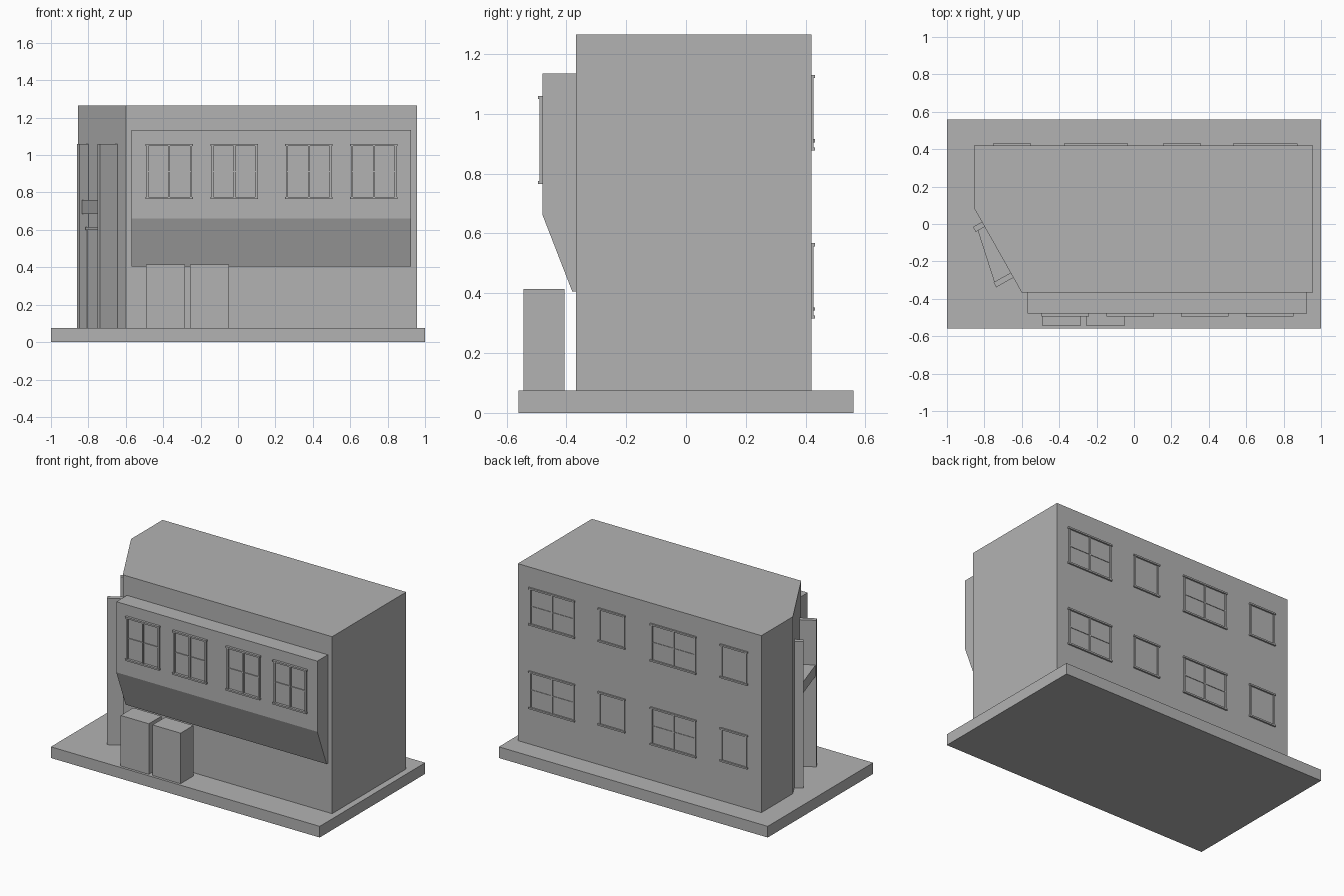
import bpy
import bmesh
from mathutils import Vector

cube = bpy.data.objects.get("Cube")
if cube:
    bpy.data.objects.remove(cube, do_unlink=True)

grey = bpy.data.materials.new("plain_grey")
grey.use_nodes = True
COLOUR = (0.45, 0.45, 0.45, 1)
grey.diffuse_color = COLOUR
grey.node_tree.nodes["Principled BSDF"].inputs["Base Color"].default_value = COLOUR


def add_object(name, bm):
    bmesh.ops.recalc_face_normals(bm, faces=bm.faces)
    mesh = bpy.data.meshes.new(name)
    bm.to_mesh(mesh)
    bm.free()
    mesh.materials.append(grey)
    obj = bpy.data.objects.new(name, mesh)
    bpy.context.collection.objects.link(obj)
    return obj


def extrude(bm, points, offset):
    """Add a closed prism: a flat outline pushed along an offset."""
    face = bm.faces.new([bm.verts.new(p) for p in points])
    result = bmesh.ops.extrude_face_region(bm, geom=[face], use_keep_orig=True)
    moved = [v for v in result["geom"] if isinstance(v, bmesh.types.BMVert)]
    bmesh.ops.translate(bm, verts=moved, vec=offset)


def box(bm, x0, x1, y0, y1, z0, z1):
    outline = [(x0, y0, z0), (x1, y0, z0), (x1, y1, z0), (x0, y1, z0)]
    extrude(bm, outline, (0, 0, z1 - z0))


def prism(name, outline, z0, z1):
    bm = bmesh.new()
    extrude(bm, [(x, y, z0) for x, y in outline], (0, 0, z1 - z0))
    return add_object(name, bm)


def box_object(name, *bounds):
    bm = bmesh.new()
    box(bm, *bounds)
    return add_object(name, bm)


def window(name, x0, x1, z0, z1, wall, frame, ledge, divided=True):
    """Raised frame with head, sill and optional glazing bars."""
    bm = bmesh.new()
    w, lip = 0.011, 0.005
    face, nose = wall + frame, wall + ledge
    thin = wall + frame * 0.6
    for x in (x0 + lip, x1 - lip - w):
        box(bm, x, x + w, wall, face, z0 + w, z1 - w)
    for z in (z0, z1 - w):
        box(bm, x0, x1, wall, nose, z, z + w)
    if divided:
        mid, level = (x0 + x1) / 2, z0 + (z1 - z0) * 0.5
        box(bm, mid - w / 2, mid + w / 2, wall, face, z0 + w, z1 - w)
        for a, b in ((x0 + lip + w, mid - w / 2), (mid + w / 2, x1 - lip - w)):
            box(bm, a, b, wall, thin, level - 0.003, level + 0.003)
    add_object(name, bm)


# Ground slab and main block with one cut-off corner
GROUND, ROOF = 0.075, 1.265
FRONT, BACK = -0.367, 0.42
box_object("base_slab", -1, 1, -0.56, 0.56, 0, GROUND)
corner_a, corner_b = Vector((-0.855, 0.085)), Vector((-0.6, FRONT))
prism("main_block", [(-0.855, BACK), corner_a, corner_b, (0.957, FRONT), (0.957, BACK)],
      GROUND, ROOF)

# Overhanging upper bay with a sloping underside
BAY = -0.479
profile = [(FRONT, 0.405), (-0.38, 0.405), (BAY, 0.66), (BAY, 1.135), (FRONT, 1.135)]
bm = bmesh.new()
extrude(bm, [(-0.57, y, z) for y, z in profile], (1.495, 0, 0))
add_object("front_bay", bm)

# Front windows
for i, x in enumerate((-0.495, -0.146, 0.252, 0.6)):
    window(f"front_window_{i + 1}", x, x + 0.254, 0.765, 1.06, BAY, -0.01, -0.016)

# Back windows, alternating narrow and wide on two floors
for floor, top in (("lower", 0.568), ("upper", 1.13)):
    for i, (x, wide) in enumerate(((-0.754, False), (-0.374, True),
                                   (0.155, False), (0.53, True))):
        width, height = (0.343, 0.253) if wide else (0.203, 0.226)
        window(f"back_window_{floor}_{i + 1}", x, x + width, top - height, top,
               BACK, 0.006, 0.011, wide)

# Two storage boxes against the front
for i, (x0, x1) in enumerate(((-0.493, -0.283), (-0.256, -0.047))):
    box_object(f"front_box_{i + 1}", x0, x1, -0.543, -0.407, GROUND, 0.415)

# Corner entrance, laid out along and outward from the cut-off wall
along = (corner_b - corner_a).normalized()
outward = Vector((along.y, -along.x))


def entrance_part(name, outline, z0, z1):
    prism(name, [corner_a + along * s + outward * n for s, n in outline], z0, z1)


def slab(s0, s1, depth):
    return [(s0, 0), (s0, depth), (s1, depth), (s1, 0)]


entrance_part("entrance_fin_back", slab(0.085, 0.115, 0.055), GROUND, 1.06)
entrance_part("entrance_fin_front", slab(0.397, 0.427, 0.105), GROUND, 1.06)
entrance_part("entrance_canopy",
              [(0.115, 0), (0.115, 0.042), (0.397, 0.1), (0.397, 0)], 0.685, 0.76)
entrance_part("entrance_door", slab(0.13, 0.385, 0.018), GROUND, 0.6)
entrance_part("entrance_lintel", slab(0.125, 0.39, 0.026), 0.6, 0.615)
